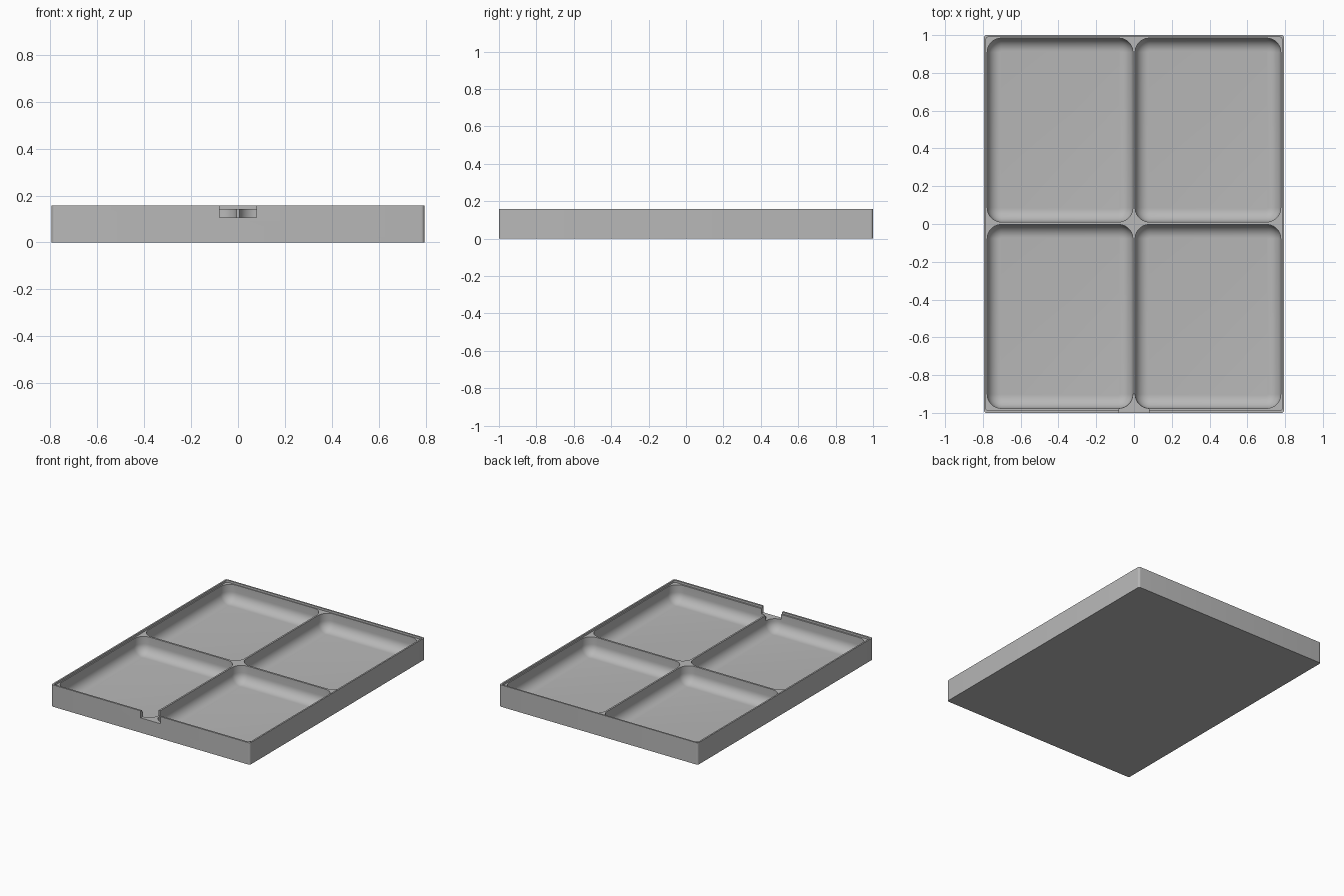
import bpy
import bmesh
from math import cos, sin, pi, radians

cube = bpy.data.objects.get("Cube")
if cube:
    bpy.data.objects.remove(cube, do_unlink=True)

W, D, H = 0.795, 1.0, 0.158      # half width, half depth, height
LEDGE, FLOOR = 0.143, 0.02       # divider top and pocket floor
CORNER, FILLET = 0.075, 0.07

grey = bpy.data.materials.new("grey plastic")
grey.use_nodes = True
colour = (0.48, 0.48, 0.48, 1)
grey.diffuse_color = colour
grey.node_tree.nodes["Principled BSDF"].inputs["Base Color"].default_value = colour


def outline(x0, x1, y0, y1, r, z, steps):
    """Rounded rectangle, counter-clockwise."""
    pts = []
    centres = [(x1 - r, y1 - r), (x0 + r, y1 - r), (x0 + r, y0 + r), (x1 - r, y0 + r)]
    for q, (cx, cy) in enumerate(centres):
        for i in range(steps + 1):
            a = (q + i / steps) * pi / 2
            pts.append((cx + r * cos(a), cy + r * sin(a), z))
    return pts


def loft(name, rings):
    """Closed solid through a stack of matching outlines, bottom to top."""
    bm = bmesh.new()
    loops = [[bm.verts.new(p) for p in ring] for ring in rings]
    for low, high in zip(loops, loops[1:]):
        for i in range(len(low)):
            j = (i + 1) % len(low)
            bm.faces.new((low[i], low[j], high[j], high[i]))
    bm.faces.new(loops[0][::-1])
    bm.faces.new(loops[-1])
    mesh = bpy.data.meshes.new(name)
    bm.to_mesh(mesh)
    bm.free()
    mesh.materials.append(grey)
    obj = bpy.data.objects.new(name, mesh)
    bpy.context.collection.objects.link(obj)
    return obj


def rounded_block(name, x0, x1, y0, y1, z0, z1, r, steps=6):
    return loft(name, [outline(x0, x1, y0, y1, r, z, steps) for z in (z0, z1)])


def pocket(name, x0, x1, y0, y1):
    """Compartment with rounded corners and a filleted floor edge."""
    rings, n = [], 10
    for i in range(n + 1):
        a = i / n * pi / 2
        inset = FILLET * (1 - sin(a))
        z = FLOOR + FILLET * (1 - cos(a))
        rings.append(outline(x0 + inset, x1 - inset, y0 + inset, y1 - inset,
                             CORNER - inset, z, 10))
    rings.append(outline(x0, x1, y0, y1, CORNER, H + 0.05, 10))
    return loft(name, rings)


def carve(body, cutter):
    cutter.hide_render = True
    mod = body.modifiers.new("carve", 'BOOLEAN')
    mod.operation = 'DIFFERENCE'
    mod.solver = 'EXACT'
    mod.object = cutter
    bpy.context.view_layer.objects.active = body
    bpy.ops.object.modifier_apply(modifier=mod.name)
    bpy.data.objects.remove(cutter, do_unlink=True)


# Tray body
tray = rounded_block("tray", -W, W, -D, D, 0, H, 0.014)

# Recess that leaves the thin outer lip
carve(tray, rounded_block("lip_recess", -0.784, 0.784, -0.987, 0.989,
                          LEDGE, H + 0.05, 0.012))

# Four compartments
for x0, x1 in ((-0.777, -0.006), (0.006, 0.777)):
    for y0, y1 in ((-0.976, -0.003), (0.011, 0.984)):
        carve(tray, pocket("compartment", x0, x1, y0, y1))

# Finger notch in the front wall
notch = loft("notch", [[(-0.079, -1.1, z), (0.079, -1.1, z),
                        (0.079, -0.9, z), (-0.079, -0.9, z)] for z in (0.107, H + 0.08)])
carve(tray, notch)

# Smooth shading with crisp rims
bpy.ops.object.select_all(action='DESELECT')
tray.select_set(True)
bpy.context.view_layer.objects.active = tray
bpy.ops.object.shade_smooth_by_angle(angle=radians(30))
